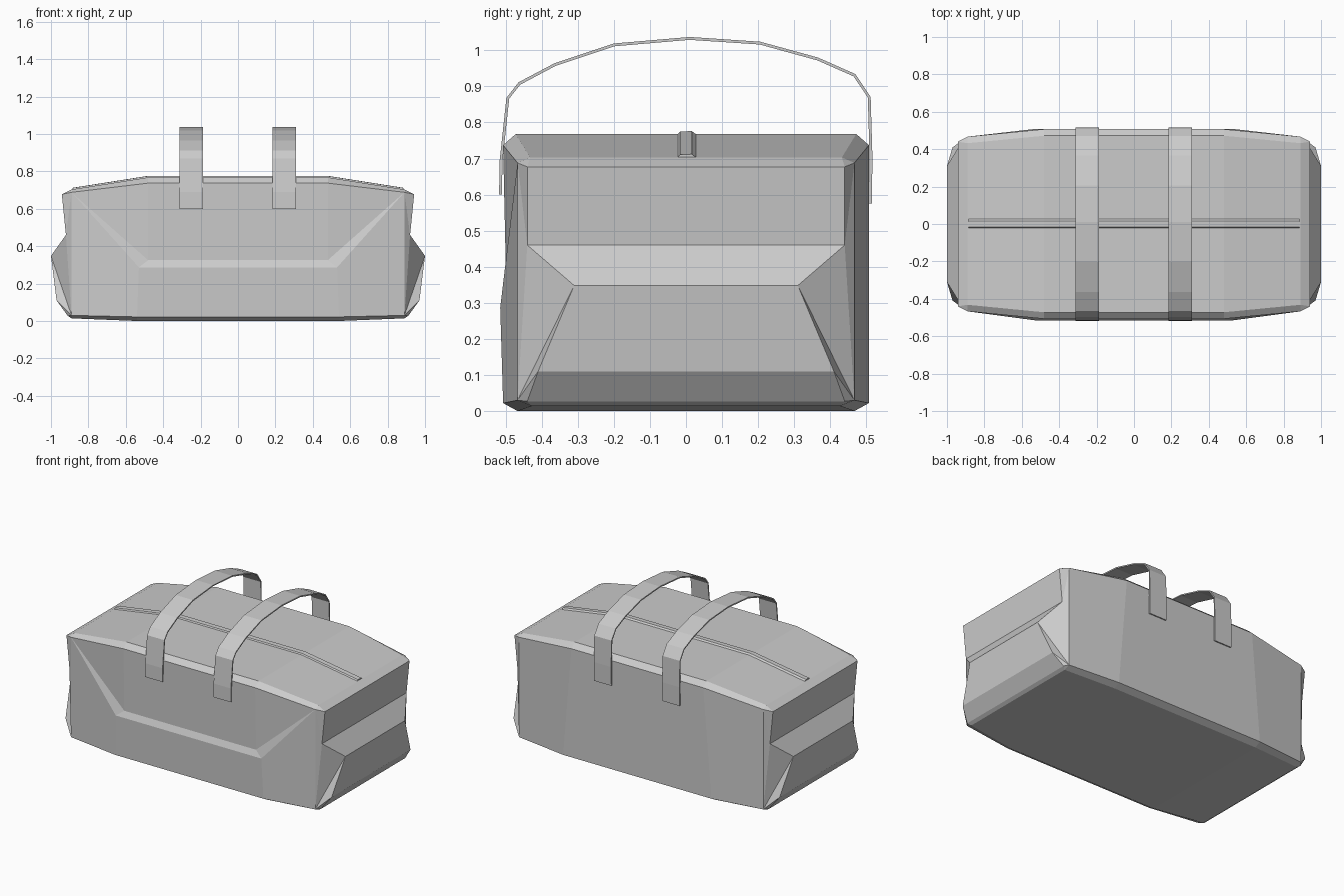
import bpy, bmesh

if "Cube" in bpy.data.objects:
    bpy.data.objects.remove(bpy.data.objects["Cube"])


def make_object(name, faces):
    """Build a mesh from faces given as coordinate lists, welded together."""
    bm = bmesh.new()
    cache = {}
    for f in faces:
        verts = []
        for co in f:
            key = tuple(round(c, 4) for c in co)
            if key not in cache:
                cache[key] = bm.verts.new(key)
            if cache[key] not in verts:
                verts.append(cache[key])
        if len(verts) > 2 and not bm.faces.get(verts):
            bm.faces.new(verts)
    bmesh.ops.recalc_face_normals(bm, faces=bm.faces[:])
    me = bpy.data.meshes.new(name)
    bm.to_mesh(me)
    bm.free()
    ob = bpy.data.objects.new(name, me)
    bpy.context.collection.objects.link(ob)
    return ob


def loft(rings, caps=True):
    """Quads between successive closed rings, with optional end caps."""
    faces = []
    n = len(rings[0])
    for a, b in zip(rings, rings[1:]):
        faces += [[a[i], a[(i + 1) % n], b[(i + 1) % n], b[i]] for i in range(n)]
    return faces + ([rings[0], rings[-1]] if caps else [])


# Body cross-section at one x station: chamfered box with a pressed front panel
def body_ring(s, inner):
    if inner:
        x, w, zb, zs, ze, zt = s * 0.48, 0.507, 0.0, 0.022, 0.737, 0.768
        ledge = [(s * 0.53, -0.515, 0.287), (s * 0.48, -0.498, 0.325)]
        bottom_x = s * 0.54
    else:
        x, w, zb, zs, ze, zt = s * 0.89, 0.467, 0.014, 0.03, 0.688, 0.703
        ledge = [(x, -w, ze), (x, -w, ze)]
        bottom_x = x
    return [(bottom_x, -w + 0.04, zb), (bottom_x, -w, zs), *ledge,
            (x, -w, ze), (x, -w + 0.035, zt), (x, w - 0.035, zt), (x, w, ze),
            (bottom_x, w, zs), (bottom_x, w - 0.04, zb)]


rings = [body_ring(-1, False), body_ring(-1, True), body_ring(1, True), body_ring(1, False)]
faces = loft(rings, caps=False)

# End panels: waisted upper wall above a bulging lower pocket
end_rows = [(0.91, 0.44, 0.027), (0.97, 0.41, 0.11), (1.0, 0.31, 0.348),
            (0.92, 0.44, 0.46), (0.942, 0.44, 0.677)]
for s, ring in ((-1, rings[0]), (1, rings[-1])):
    cols = {k: [(s * x, k * y, z) for x, y, z in end_rows] for k in (-1, 1)}
    F, B = cols[-1], cols[1]
    for i in range(4):
        faces.append([F[i], F[i + 1], B[i + 1], B[i]])
    faces.append([ring[5], ring[6], B[4], F[4]])
    faces.append([ring[0], ring[9], B[0], F[0]])
    for col, low, side_low, side_top, top in ((F, ring[0], ring[1], ring[4], ring[5]),
                                              (B, ring[9], ring[8], ring[7], ring[6])):
        faces += [[top, side_top, col[4]], [side_top, col[3], col[4]],
                  [side_top, side_low, col[3]], [side_low, col[2], col[3]],
                  [side_low, col[1], col[2]], [side_low, col[0], col[1]],
                  [side_low, low, col[0]]]
make_object("bag_body", faces)

# Zip: low chamfered ridge following the top
zip_rings = [[(x, -0.027, z - 0.012), (x, -0.016, z), (x, 0.016, z + 0.001), (x, 0.034, z - 0.012)]
             for x, z in ((-0.885, 0.711), (-0.48, 0.775), (0.48, 0.775), (0.885, 0.711))]
make_object("top_zip", loft(zip_rings))

# Carry straps: flat bands arching from front to back
path = [(-0.514, 0.6), (-0.513, 0.69), (-0.494, 0.867), (-0.462, 0.908), (-0.362, 0.961),
        (-0.2, 1.015), (0.01, 1.033), (0.205, 1.02), (0.365, 0.976), (0.467, 0.931),
        (0.508, 0.87), (0.513, 0.7), (0.511, 0.575)]
for name, cx in (("left_strap", -0.251), ("right_strap", 0.247)):
    strap_rings = []
    for i, (y, z) in enumerate(path):
        a, b = path[max(i - 1, 0)], path[min(i + 1, len(path) - 1)]
        dy, dz = b[0] - a[0], b[1] - a[1]
        d = (dy * dy + dz * dz) ** 0.5
        ny, nz = -dz / d * 0.004, dy / d * 0.004
        h = 0.063
        strap_rings.append([(cx - h, y - ny, z - nz), (cx + h, y - ny, z - nz),
                            (cx + h, y + ny, z + nz), (cx - h, y + ny, z + nz)])
    make_object(name, loft(strap_rings))
